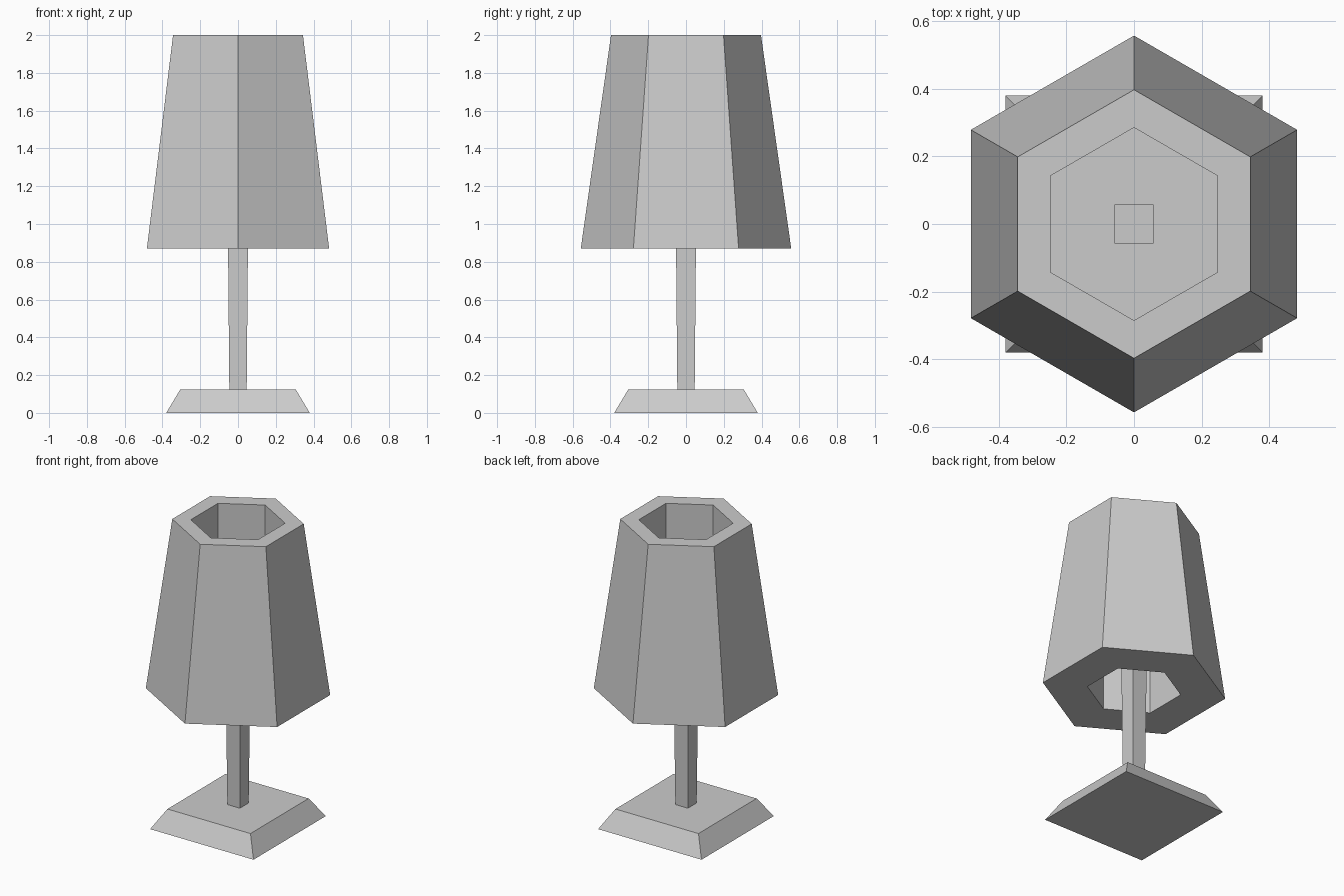
import bpy, bmesh
from math import cos, sin, pi

if "Cube" in bpy.data.objects:
    bpy.data.objects.remove(bpy.data.objects["Cube"])


def lofted(name, sides, start, sections, closed_loop=False):
    """Join polygon rings (radius, z); cap the ends, or close the loop into a tube."""
    bm = bmesh.new()
    rings = [[bm.verts.new((r * cos(start + 2 * pi * i / sides),
                            r * sin(start + 2 * pi * i / sides), z))
              for i in range(sides)] for r, z in sections]
    pairs = list(zip(rings, rings[1:]))
    if closed_loop:
        pairs.append((rings[-1], rings[0]))
    else:
        bm.faces.new(rings[0])
        bm.faces.new(rings[-1])
    for a, b in pairs:
        for i in range(sides):
            j = (i + 1) % sides
            bm.faces.new((a[i], a[j], b[j], b[i]))
    bmesh.ops.recalc_face_normals(bm, faces=bm.faces)
    mesh = bpy.data.meshes.new(name)
    bm.to_mesh(mesh)
    bm.free()
    obj = bpy.data.objects.new(name, mesh)
    bpy.context.collection.objects.link(obj)
    return obj


DIAG = 2 ** 0.5  # half width to corner radius of a square

# Square base with sloped sides
lofted("lamp_base", 4, pi / 4, [(0.38 * DIAG, 0), (0.305 * DIAG, 0.125)])

# Square stem, widening slightly upward into the shade
lofted("lamp_stem", 4, pi / 4, [(0.046 * DIAG, 0.125), (0.057 * DIAG, 1.38)])

# Thick hexagonal shade with a straight hole through it
lofted("lamp_shade", 6, pi / 2,
       [(0.557, 0.87), (0.397, 2.0), (0.285, 2.0), (0.285, 0.87)], closed_loop=True)
